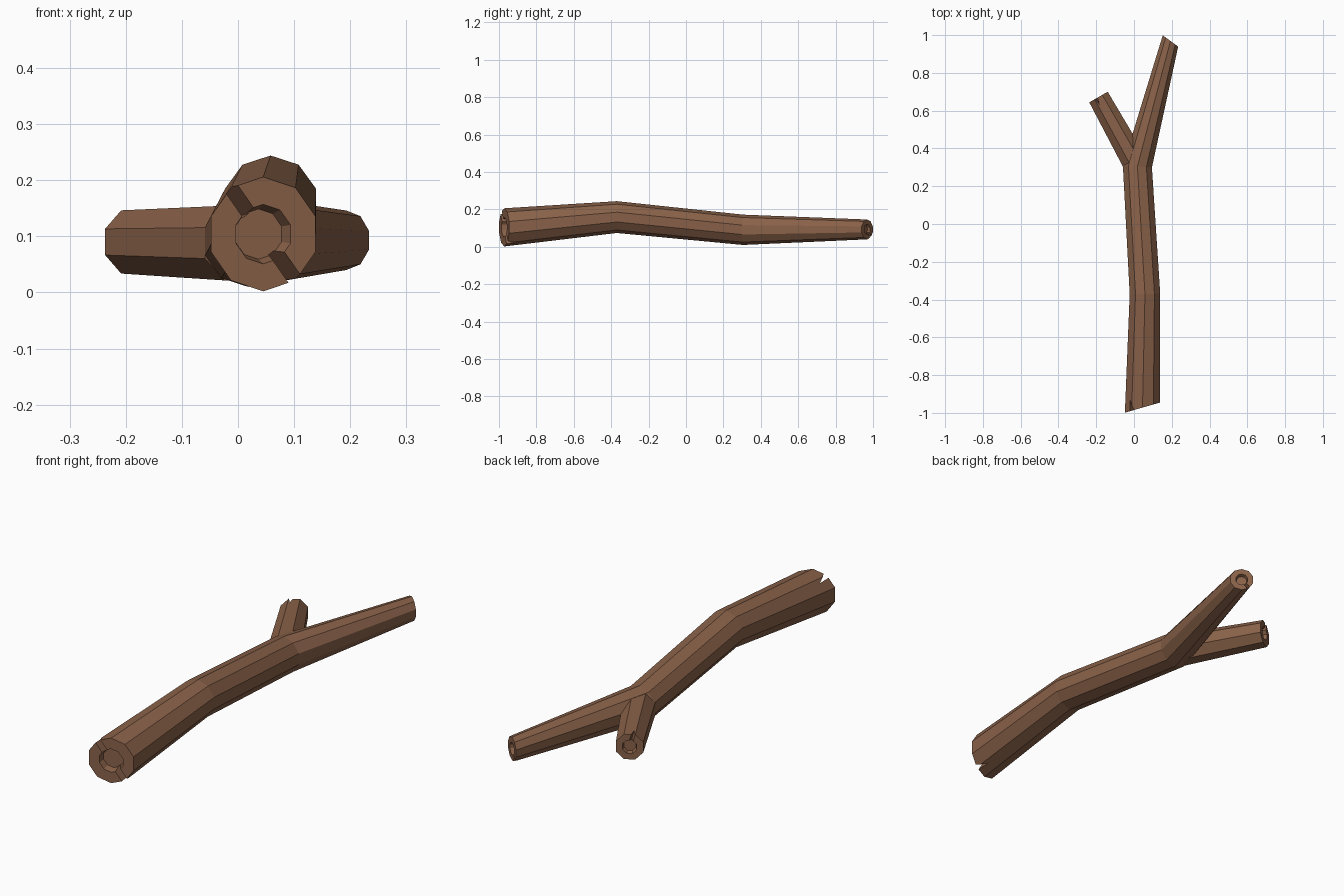
import bpy, bmesh, math
from mathutils import Vector

if "Cube" in bpy.data.objects:
    bpy.data.objects.remove(bpy.data.objects["Cube"])

bark = bpy.data.materials.new("bark_brown")
bark.diffuse_color = (0.25, 0.12, 0.066, 1)
bark.use_nodes = True
bark.node_tree.nodes["Principled BSDF"].inputs["Base Color"].default_value = bark.diffuse_color
UP = Vector((0, 0, 1))


def frame(yaw):
    """Heading along the limb (yaw 0 = +y, positive turns to +x) and its side axis."""
    return (Vector((math.sin(yaw), math.cos(yaw), 0)),
            Vector((math.cos(yaw), -math.sin(yaw), 0)))


def finish(name, bm):
    bmesh.ops.recalc_face_normals(bm, faces=bm.faces)
    me = bpy.data.meshes.new(name)
    bm.to_mesh(me)
    bm.free()
    ob = bpy.data.objects.new(name, me)
    me.materials.append(bark)
    bpy.context.collection.objects.link(ob)
    return ob


def limb(name, stations, sides, phase, hollow_start):
    """Loft polygon rings; cut ends get a recessed, tapered core."""
    def core(st, sign):
        c, yaw, r = st
        c = Vector(c)
        d = frame(math.radians(yaw))[0] * sign
        return [(c, yaw, r * 0.52), (c - d * r * 0.3, yaw, r * 0.44)]
    chain = list(stations) + core(stations[-1], 1)
    if hollow_start:
        chain = core(stations[0], -1)[::-1] + chain
    bm = bmesh.new()
    rings = []
    for c, yaw, r in chain:
        side = frame(math.radians(yaw))[1]
        angles = [phase + math.tau * i / sides for i in range(sides)]
        rings.append([bm.verts.new(Vector(c) + side * r * math.cos(a) + UP * r * math.sin(a))
                      for a in angles])
    for a, b in zip(rings, rings[1:]):
        for i in range(sides):
            j = (i + 1) % sides
            bm.faces.new((a[i], a[j], b[j], b[i]))
    bm.faces.new(rings[0])
    bm.faces.new(rings[-1])
    return finish(name, bm)


def notch(ob, station, sign, angle):
    """Cut a V-shaped split into the rim of an end; angle is seen along the heading."""
    c, yaw, r = station
    d, side = frame(math.radians(yaw))
    d = d * sign
    a = math.radians(angle)
    out = side * math.cos(a) + UP * math.sin(a)
    across = d.cross(out)
    bm = bmesh.new()
    tri = []
    for k in (0.4, 1.3):
        p = Vector(c) + out * r * k
        tri.append([bm.verts.new(p + d * r * 0.1 + across * r * 0.15),
                    bm.verts.new(p + d * r * 0.1 - across * r * 0.15),
                    bm.verts.new(p - d * r * 0.6)])
    bm.faces.new(tri[0])
    bm.faces.new(tri[1])
    for i in range(3):
        j = (i + 1) % 3
        bm.faces.new((tri[0][i], tri[0][j], tri[1][j], tri[1][i]))
    cutter = finish("notch_cutter", bm)
    cutter.hide_render = True
    mod = ob.modifiers.new("notch", 'BOOLEAN')
    mod.operation, mod.solver, mod.object = 'DIFFERENCE', 'EXACT', cutter
    bpy.context.view_layer.objects.active = ob
    bpy.ops.object.modifier_apply(modifier=mod.name)
    bpy.data.objects.remove(cutter)


# Main bent limb: ten sided
main = [((0.045, -0.972, 0.104), -16, 0.102),
        ((0.058, -0.37, 0.159), -1, 0.085),
        ((0.018, 0.305, 0.091), 4, 0.081),
        ((0.193, 0.969, 0.093), 36, 0.053)]
trunk = limb("main_limb", main, 10, math.pi / 2, True)
notch(trunk, main[0], -1, -54)
notch(trunk, main[0], -1, 126)
notch(trunk, main[-1], 1, 234)

# Side branch: eight sided
fork = [((0.0, 0.335, 0.088), -28, 0.072),
        ((-0.188, 0.672, 0.09), -30, 0.061)]
branch = limb("side_branch", fork, 8, math.pi / 8, False)
notch(branch, fork[-1], 1, 105)
